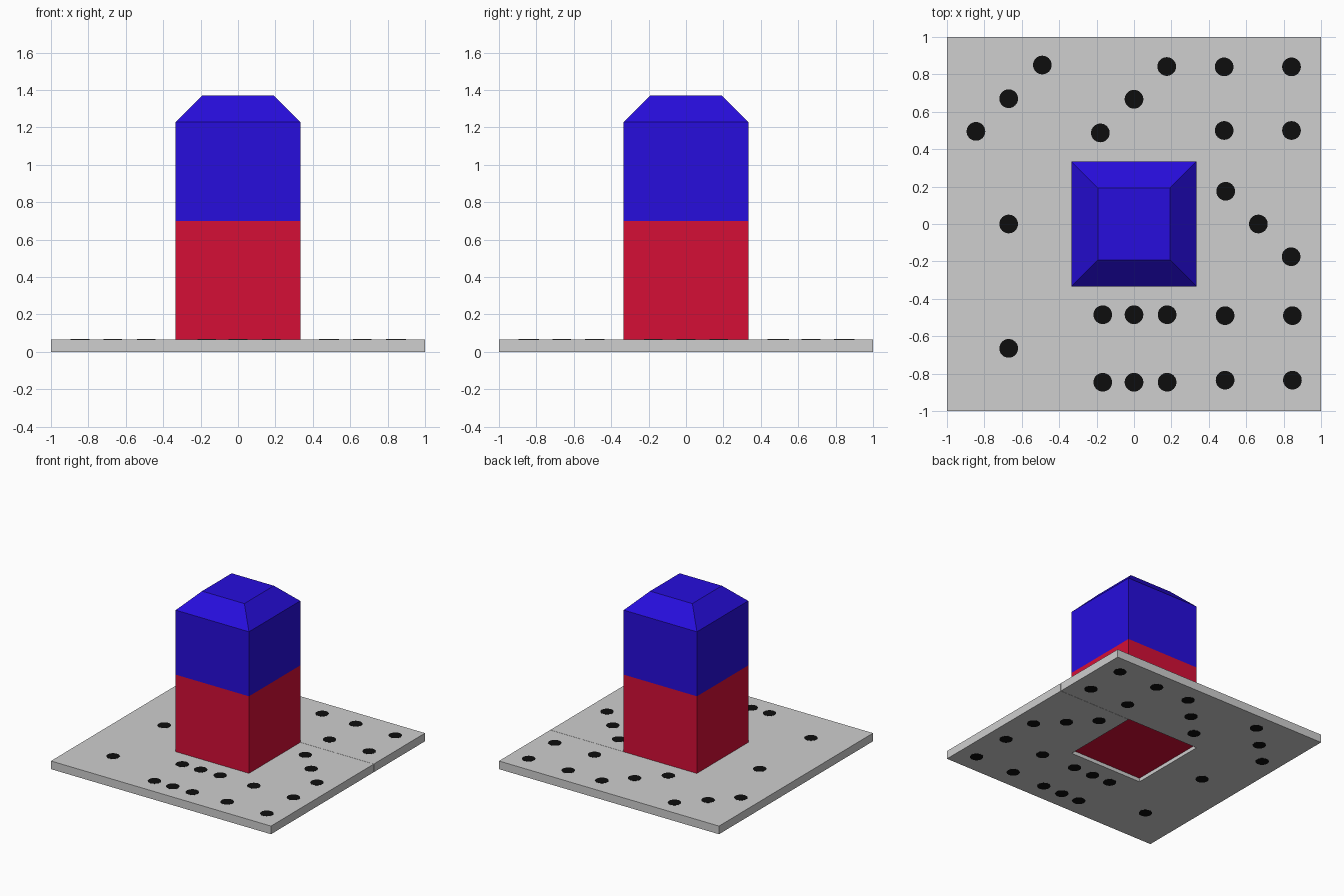
import bpy, bmesh

if "Cube" in bpy.data.objects:
    bpy.data.objects.remove(bpy.data.objects["Cube"])

def material(name, rgb):
    m = bpy.data.materials.new(name)
    m.diffuse_color = (*rgb, 1)
    m.use_nodes = True
    m.node_tree.nodes["Principled BSDF"].inputs["Base Color"].default_value = m.diffuse_color
    return m

grey = material("light_grey", (0.62, 0.62, 0.62))
black = material("black", (0.004, 0.004, 0.004))
red = material("red", (0.66, 0.0045, 0.037))
blue = material("blue", (0.02, 0.004, 0.72))

def finish(name, bm, mat):
    bmesh.ops.recalc_face_normals(bm, faces=bm.faces)
    mesh = bpy.data.meshes.new(name)
    bm.to_mesh(mesh)
    bm.free()
    mesh.materials.append(mat)
    ob = bpy.data.objects.new(name, mesh)
    bpy.context.collection.objects.link(ob)
    return ob

def stacked_squares(name, levels, mat):
    """Solid through square sections given as (half width, z)."""
    bm = bmesh.new()
    rings = [[bm.verts.new((sx * h, sy * h, z))
              for sx, sy in ((-1, -1), (1, -1), (1, 1), (-1, 1))] for h, z in levels]
    for a, b in zip(rings, rings[1:]):
        for i in range(4):
            j = (i + 1) % 4
            bm.faces.new((a[i], a[j], b[j], b[i]))
    bm.faces.new(rings[0])
    bm.faces.new(rings[-1])
    return finish(name, bm, mat)

T = 0.067      # plate thickness
H = 0.333      # half width of tower and opening

# base plate: square frame with a hairline slit running out to the right edge
outline = [(1, H), (1, -1), (-1, -1), (-1, 1), (1, 1), (1, H + 0.002),
           (H, H + 0.002), (-H, H + 0.002), (-H, -H), (H, -H), (H, H)]
bm = bmesh.new()
face = bm.faces.new([bm.verts.new((x, y, 0)) for x, y in outline])
ext = bmesh.ops.extrude_face_region(bm, geom=[face])
bmesh.ops.translate(bm, vec=(0, 0, T),
                    verts=[g for g in ext["geom"] if isinstance(g, bmesh.types.BMVert)])
bmesh.ops.triangulate(bm, faces=[f for f in bm.faces if len(f.verts) > 4])
finish("base_plate", bm, grey)

# tower: red lower block, blue upper block with chamfered cap
stacked_squares("tower_lower", [(H, 0.03), (H, 0.70)], red)
stacked_squares("tower_upper", [(H, 0.70), (H, 1.23), (0.192, 1.37)], blue)

# dice pips: round plugs through the plate, in groups of one to six
pips = [(-0.67, -0.665), (-0.67, 0)]
pips += [(-0.67 + d, 0.67 + d) for d in (-0.175, 0, 0.18)]
pips += [(d, 0.667 + d) for d in (-0.18, 0, 0.175)]
pips += [(0.665 + d, -d) for d in (-0.175, 0, 0.175)]
pips += [(x, y) for x in (0.482, 0.842) for y in (0.5, 0.84)]
pips += [(x, y) for x in (0.487, 0.847) for y in (-0.49, -0.835)]
pips += [(x, y) for x in (-0.167, 0, 0.177) for y in (-0.485, -0.846)]

bm = bmesh.new()
for x, y in pips:
    made = bmesh.ops.create_cone(bm, cap_ends=True, segments=32, radius1=0.05,
                                 radius2=0.05, depth=T + 0.002)
    bmesh.ops.translate(bm, verts=made["verts"], vec=(x, y, T / 2))
finish("pips", bm, black)
